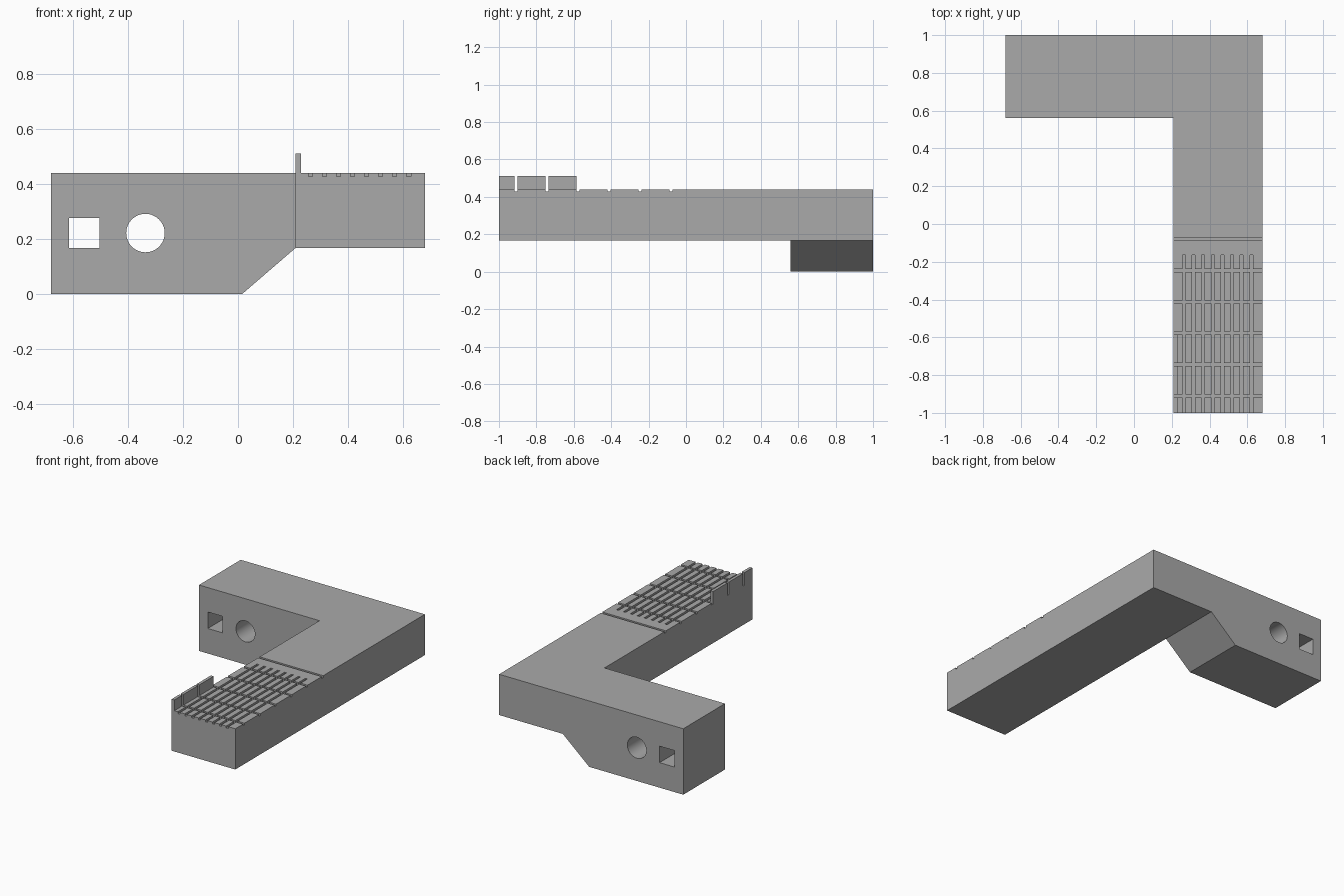
import bpy, bmesh, math

if "Cube" in bpy.data.objects:
    bpy.data.objects.remove(bpy.data.objects["Cube"])

TOP, UNDER = 0.44, 0.168      # upper face and underside of the long arm
X0, X1 = 0.21, 0.68           # arm sides
GROOVE, DEPTH = 0.016, 0.012

grey = bpy.data.materials.new("grey")
grey.diffuse_color = (0.4, 0.4, 0.4, 1)
grey.use_nodes = True
grey.node_tree.nodes["Principled BSDF"].inputs["Base Color"].default_value = grey.diffuse_color


def finish(name, bm):
    bmesh.ops.recalc_face_normals(bm, faces=bm.faces)
    mesh = bpy.data.meshes.new(name)
    bm.to_mesh(mesh)
    bm.free()
    mesh.materials.append(grey)
    ob = bpy.data.objects.new(name, mesh)
    bpy.context.collection.objects.link(ob)
    return ob


def prism(name, profile, y0, y1):
    """Extrude an (x, z) outline from y0 to y1."""
    bm = bmesh.new()
    face = bm.faces.new([bm.verts.new((x, y0, z)) for x, z in profile])
    ext = bmesh.ops.extrude_face_region(bm, geom=[face])
    verts = [v for v in ext["geom"] if isinstance(v, bmesh.types.BMVert)]
    bmesh.ops.translate(bm, verts=verts, vec=(0, y1 - y0, 0))
    return finish(name, bm)


def box(name, x0, x1, y0, y1, z0, z1):
    return prism(name, [(x0, z0), (x1, z0), (x1, z1), (x0, z1)], y0, y1)


def combine(base, tool, operation):
    """Apply a boolean and discard the tool."""
    mod = base.modifiers.new("combine", 'BOOLEAN')
    mod.operation, mod.solver, mod.object = operation, 'EXACT', tool
    bpy.context.view_layer.objects.active = base
    bpy.ops.object.modifier_apply(modifier=mod.name)
    bpy.data.objects.remove(tool)


# Deep rear block with a sloped underside, reaching across the arm
body = prism("angled_bracket", [(-0.68, 0), (0.015, 0), (X0, UNDER), (X1, UNDER),
                                (X1, TOP), (-0.68, TOP)], 0.56, 1)

# Long arm and the low side rail at its front end
combine(body, box("arm", X0, X1, -1, 0.56, UNDER, TOP), 'UNION')
combine(body, box("rail", X0, 0.23, -1, -0.585, TOP - 0.05, 0.512), 'UNION')

# Cross grooves, which also slot the rail
for i in range(6):
    y = -0.08 - i * 0.166
    combine(body, box("cross_groove", X0 - 0.1, X1 + 0.1, y - GROOVE / 2, y + GROOVE / 2,
                      TOP - DEPTH, 0.6), 'DIFFERENCE')

# Lengthwise grooves
for i in range(8):
    x = 0.264 + i * 0.051
    combine(body, box("long_groove", x - GROOVE / 2, x + GROOVE / 2, -1.1, -0.165,
                      TOP - DEPTH, 0.6), 'DIFFERENCE')

# Square and round through holes in the rear block
combine(body, box("square_hole", -0.615, -0.505, 0.4, 1.2, 0.167, 0.277), 'DIFFERENCE')
circle = [(-0.337 + 0.07 * math.cos(a * math.tau / 64), 0.222 + 0.07 * math.sin(a * math.tau / 64))
          for a in range(64)]
combine(body, prism("round_hole", circle, 0.4, 1.2), 'DIFFERENCE')

# Smooth only the round bore
bpy.ops.object.select_all(action='DESELECT')
body.select_set(True)
bpy.context.view_layer.objects.active = body
bpy.ops.object.shade_smooth_by_angle(angle=math.radians(20))
